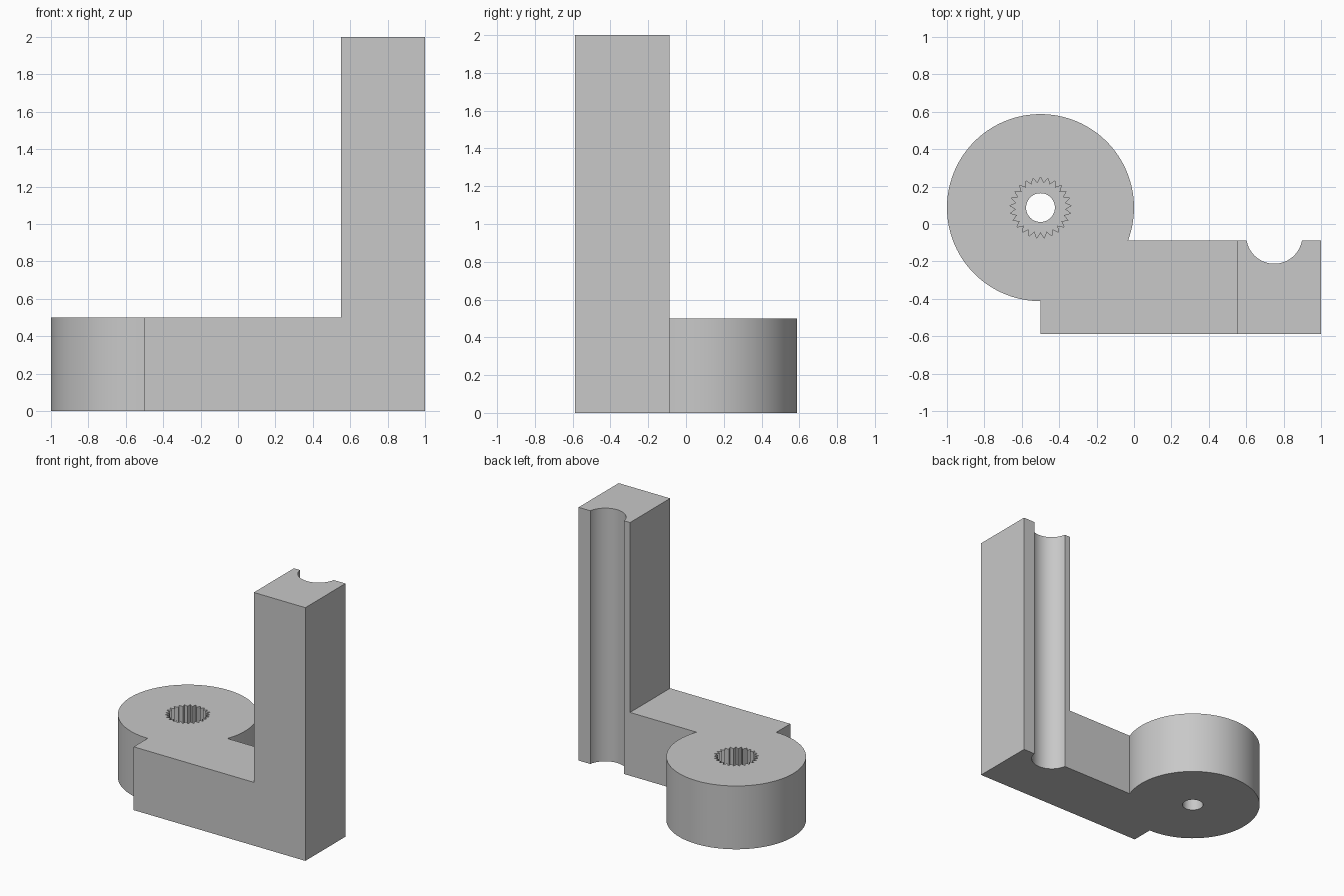
import bpy, bmesh
from math import sin, cos, pi, asin, sqrt, radians

if "Cube" in bpy.data.objects:
    bpy.data.objects.remove(bpy.data.objects["Cube"])

HX, HY, HR = -0.5, 0.0875, 0.5        # hub centre and radius
FRONT, BACK = -0.5875, -0.0875        # arm faces
GX, GY, GR = 0.75, -0.0625, 0.15      # groove centre and radius

grey = bpy.data.materials.new("light grey")
grey.diffuse_color = (0.58, 0.58, 0.58, 1)
grey.use_nodes = True
grey.node_tree.nodes["Principled BSDF"].inputs["Base Color"].default_value = grey.diffuse_color


def arc(cx, cy, r, a0, a1, n):
    return [(cx + r * cos(a0 + (a1 - a0) * i / n), cy + r * sin(a0 + (a1 - a0) * i / n))
            for i in range(n + 1)]


def prism(name, outline, z0, z1):
    """Extrude a flat outline from z0 up to z1."""
    bm = bmesh.new()
    face = bm.faces.new([bm.verts.new((x, y, z0)) for x, y in outline])
    top = bmesh.ops.extrude_face_region(bm, geom=[face])["geom"]
    bmesh.ops.translate(bm, vec=(0, 0, z1 - z0),
                        verts=[v for v in top if isinstance(v, bmesh.types.BMVert)])
    bmesh.ops.recalc_face_normals(bm, faces=bm.faces[:])
    mesh = bpy.data.meshes.new(name)
    bm.to_mesh(mesh)
    bm.free()
    mesh.materials.append(grey)
    ob = bpy.data.objects.new(name, mesh)
    bpy.context.collection.objects.link(ob)
    return ob


# Plan outline: round hub, straight arm and half-round groove
join = asin((BACK - HY) / HR)
dx = sqrt(GR ** 2 - (BACK - GY) ** 2)
groove_a = asin((BACK - GY) / GR)
outline = [(HX, FRONT), (1, FRONT), (1, BACK)]
outline += arc(GX, GY, GR, groove_a, -pi - groove_a, 32)
outline += arc(HX, HY, HR, join, 1.5 * pi, 96)
bracket = prism("bracket", outline, 0, 2)

# Cutters: space beside the post, screw hole, toothed socket
TEETH = 25
star = [(HX + r * cos(a), HY + r * sin(a))
        for i in range(TEETH * 2)
        for r, a in [(0.163 if i % 2 == 0 else 0.132, pi / 2 + pi * i / TEETH)]]
cutters = [
    prism("post_side_cutter", [(-2, -2), (0.55, -2), (0.55, 2), (-2, 2)], 0.5, 3),
    prism("screw_hole_cutter", arc(HX, HY, 0.077, 0, 2 * pi, 48)[:-1], -0.5, 1),
    prism("socket_cutter", star, 0.2, 1),
]
for cutter in cutters:
    cutter.hide_render = True
    cutter.hide_set(True)
    mod = bracket.modifiers.new(cutter.name, 'BOOLEAN')
    mod.operation = 'DIFFERENCE'
    mod.solver = 'EXACT'
    mod.object = cutter

# Apply the cuts, remove the cutters, then smooth the round walls
bpy.context.view_layer.objects.active = bracket
bracket.select_set(True)
for cutter in cutters:
    bpy.ops.object.modifier_apply(modifier=cutter.name)
    bpy.data.objects.remove(cutter)
bpy.ops.object.select_all(action='DESELECT')
bracket.select_set(True)
bpy.ops.object.shade_smooth_by_angle(angle=radians(25))
